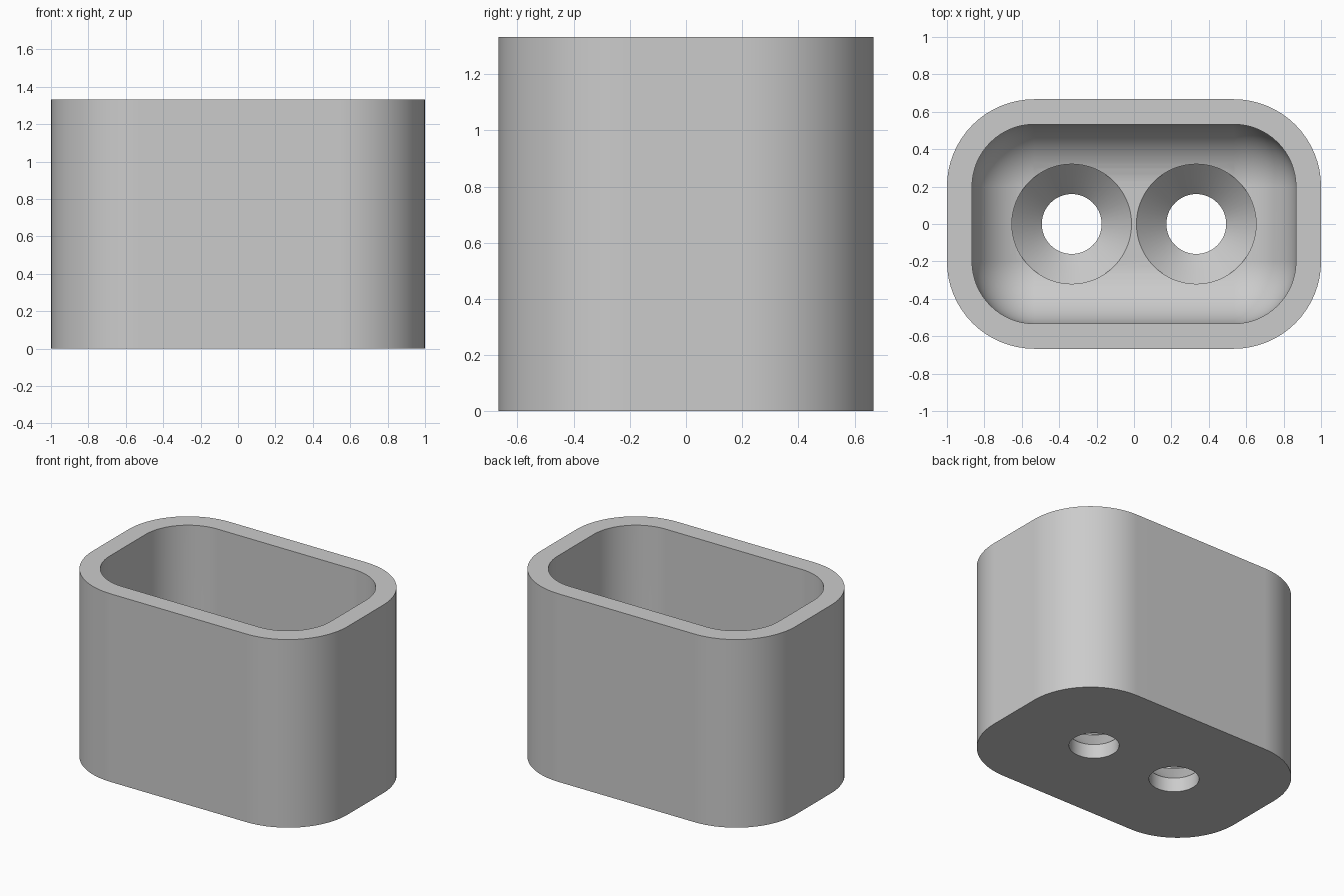
import bpy, bmesh
from math import sin, cos, pi, radians

if "Cube" in bpy.data.objects:
    bpy.data.objects.remove(bpy.data.objects["Cube"], do_unlink=True)

HEIGHT, FLOOR = 1.333, 0.267
CORE_X, CORE_Y = 0.533, 0.2      # centres of the corner arcs
OUTER_R, INNER_R = 0.467, 0.333
STEPS = 16                       # segments per quarter arc

grey = bpy.data.materials.new("light grey")
grey.use_nodes = True
grey.diffuse_color = (0.6, 0.6, 0.6, 1)
grey.node_tree.nodes["Principled BSDF"].inputs["Base Color"].default_value = (0.6, 0.6, 0.6, 1)


def rounded_loft(name, half_x, half_y, levels, centre_x=0.0):
    """Closed solid lofted through rounded rectangles given as (corner radius, z)."""
    bm = bmesh.new()
    rings = []
    for radius, z in levels:
        ring = []
        for quarter, (sx, sy) in enumerate([(1, 1), (-1, 1), (-1, -1), (1, -1)]):
            for i in range(STEPS + 1):
                a = (quarter + i / STEPS) * pi / 2
                ring.append(bm.verts.new((centre_x + sx * half_x + radius * cos(a),
                                          sy * half_y + radius * sin(a), z)))
        rings.append(ring)
    for low, high in zip(rings, rings[1:]):
        for i in range(len(low)):
            j = (i + 1) % len(low)
            bm.faces.new((low[i], low[j], high[j], high[i]))
    bm.faces.new(rings[0][::-1])
    bm.faces.new(rings[-1])
    bmesh.ops.remove_doubles(bm, verts=bm.verts[:], dist=1e-5)
    bmesh.ops.recalc_face_normals(bm, faces=bm.faces[:])
    mesh = bpy.data.meshes.new(name)
    bm.to_mesh(mesh)
    bm.free()
    mesh.materials.append(grey)
    obj = bpy.data.objects.new(name, mesh)
    bpy.context.collection.objects.link(obj)
    return obj


# Outer body with straight walls
body = rounded_loft("cup_body", CORE_X, CORE_Y, [(OUTER_R, 0), (OUTER_R, HEIGHT)])

# Cavity whose floor curves up into the walls
fillet = [(INNER_R * sin(i / STEPS * pi / 2),
           FLOOR + INNER_R * (1 - cos(i / STEPS * pi / 2))) for i in range(STEPS + 1)]
cutters = [rounded_loft("cavity_cutter", CORE_X, CORE_Y, fillet + [(INNER_R, HEIGHT + 0.1)])]

# Two countersunk screw holes through the floor
for side, x in (("left", 0.333), ("right", -0.333)):
    cutters.append(rounded_loft(side + "_hole_cutter", 0, 0,
                                [(0.16, -0.1), (0.16, 0.1), (0.32, FLOOR - 0.003), (0.32, FLOOR + 0.15)], x))

bpy.context.view_layer.objects.active = body
body.select_set(True)
for cutter in cutters:
    cutter.hide_render = True
    cut = body.modifiers.new("cut", 'BOOLEAN')
    cut.operation = 'DIFFERENCE'
    cut.solver = 'EXACT'
    cut.object = cutter
    bpy.ops.object.modifier_apply(modifier=cut.name)
    bpy.data.objects.remove(cutter, do_unlink=True)

# Smooth curves, crisp rims
bpy.ops.object.shade_smooth_by_angle(angle=radians(30))
weighted = body.modifiers.new("weighted_normals", 'WEIGHTED_NORMAL')
weighted.keep_sharp = True
